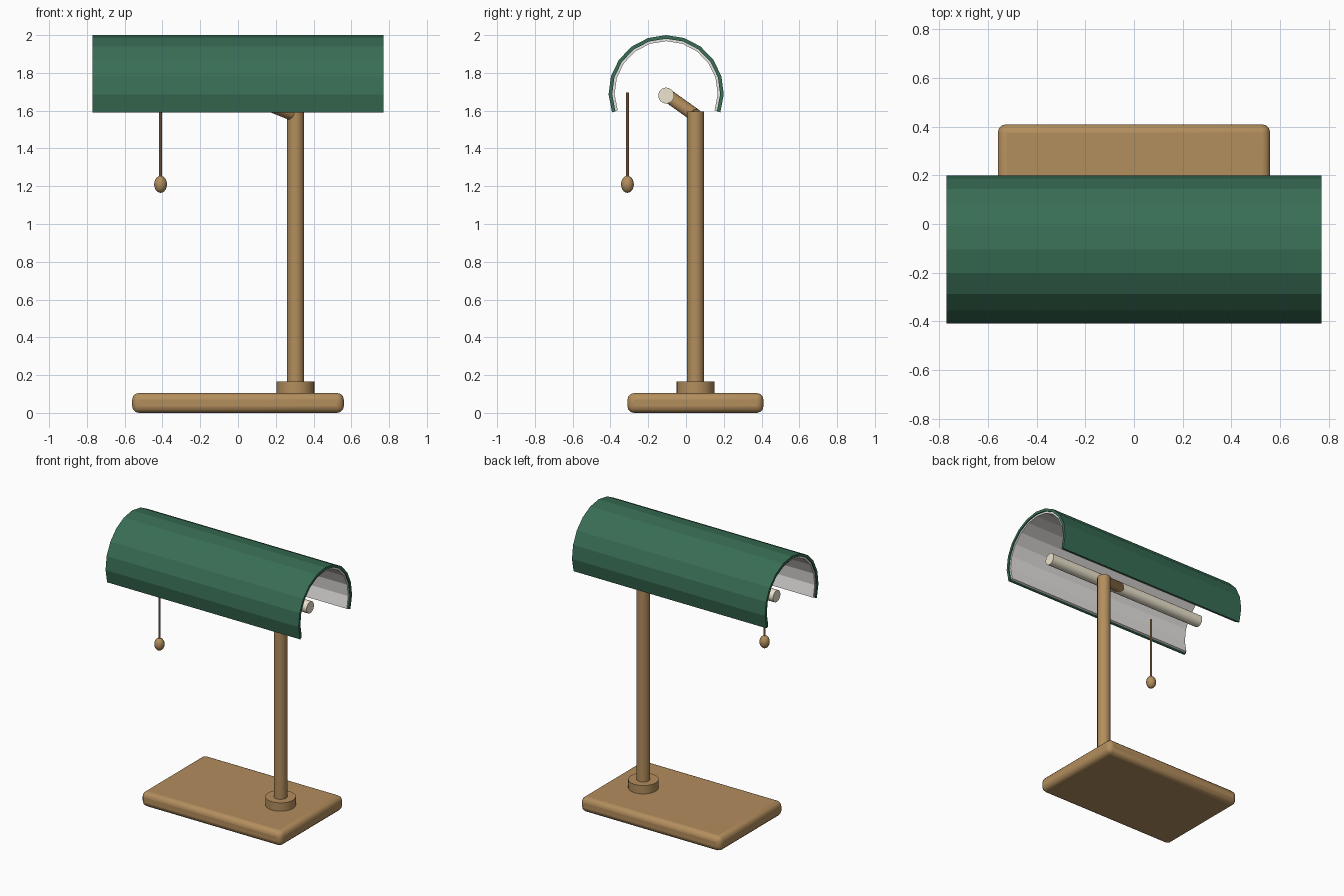
import bpy, bmesh, math
from mathutils import Vector

if "Cube" in bpy.data.objects:
    bpy.data.objects.remove(bpy.data.objects["Cube"])


def material(name, rgb):
    m = bpy.data.materials.new(name)
    m.diffuse_color = (*rgb, 1)
    m.use_nodes = True
    m.node_tree.nodes["Principled BSDF"].inputs["Base Color"].default_value = m.diffuse_color
    return m


brass = material("brass", (0.45, 0.27, 0.11))
green = material("green_enamel", (0.04, 0.155, 0.09))
white = material("white_lining", (0.8, 0.78, 0.76))
cream = material("warm_glass", (0.85, 0.78, 0.62))


def finish(obj, name, mat, smooth=True):
    obj.name = name
    obj.data.materials.append(mat)
    if smooth:
        bpy.ops.object.select_all(action='DESELECT')
        obj.select_set(True)
        bpy.context.view_layer.objects.active = obj
        bpy.ops.object.shade_smooth_by_angle(angle=math.radians(35))
    return obj


def rod(name, a, b, radius, mat, sides=24):
    """Cylinder running from point a to point b."""
    a, b = Vector(a), Vector(b)
    bpy.ops.mesh.primitive_cylinder_add(
        vertices=sides, radius=radius, depth=(b - a).length, location=(a + b) / 2,
        rotation=(b - a).to_track_quat('Z', 'Y').to_euler())
    return finish(bpy.context.object, name, mat)


def trough(name, outer, inner, half_length, mat, sweep=math.radians(220), steps=12):
    """Arched shell extruded along x, open at the bottom."""
    cy, cz = -0.105, 1.695
    angles = [-sweep / 2 + sweep * i / steps for i in range(steps + 1)]
    bm = bmesh.new()
    rings = []
    for a in angles:
        rings.append([bm.verts.new((x, cy + r * math.sin(a), cz + r * math.cos(a)))
                      for x, r in ((-half_length, outer), (half_length, outer),
                                   (half_length, inner), (-half_length, inner))])
    for p, q in zip(rings, rings[1:]):
        for k in range(4):
            n = (k + 1) % 4
            bm.faces.new((p[k], p[n], q[n], q[k]))
    bm.faces.new(rings[0])
    bm.faces.new(rings[-1])
    bmesh.ops.recalc_face_normals(bm, faces=bm.faces)
    mesh = bpy.data.meshes.new(name)
    bm.to_mesh(mesh)
    bm.free()
    obj = bpy.data.objects.new(name, mesh)
    bpy.context.collection.objects.link(obj)
    return finish(obj, name, mat, smooth=False)


# Rounded base plate
bpy.ops.mesh.primitive_cube_add(size=1, location=(0, 0.05, 0.0525))
base = bpy.context.object
base.scale = (1.12, 0.72, 0.105)
bpy.ops.object.transform_apply(location=False, rotation=False, scale=True)
bevel = base.modifiers.new("rounded_edges", 'BEVEL')
bevel.width = 0.035
bevel.segments = 3
finish(base, "base", brass)

# Collar, post and slanted arm
rod("collar", (0.305, 0.05, 0.095), (0.305, 0.05, 0.165), 0.10, brass)
rod("post", (0.305, 0.05, 0.10), (0.305, 0.05, 1.595), 0.045, brass)
rod("arm", (0.305, 0.05, 1.575), (0.03, -0.105, 1.685), 0.035, brass)

# Faceted shade with lining, and tube bulb
trough("shade", 0.305, 0.286, 0.77, green)
trough("shade_lining", 0.287, 0.273, 0.762, white)
rod("tube_bulb", (-0.65, -0.105, 1.68), (0.65, -0.105, 1.68), 0.042, cream)

# Pull chain and bead
rod("pull_chain", (-0.41, -0.31, 1.22), (-0.41, -0.31, 1.695), 0.007, brass, 8)
bpy.ops.mesh.primitive_uv_sphere_add(segments=16, ring_count=10, radius=1,
                                     location=(-0.41, -0.31, 1.21))
bpy.context.object.scale = (0.034, 0.034, 0.045)
finish(bpy.context.object, "pull_bead", brass)
